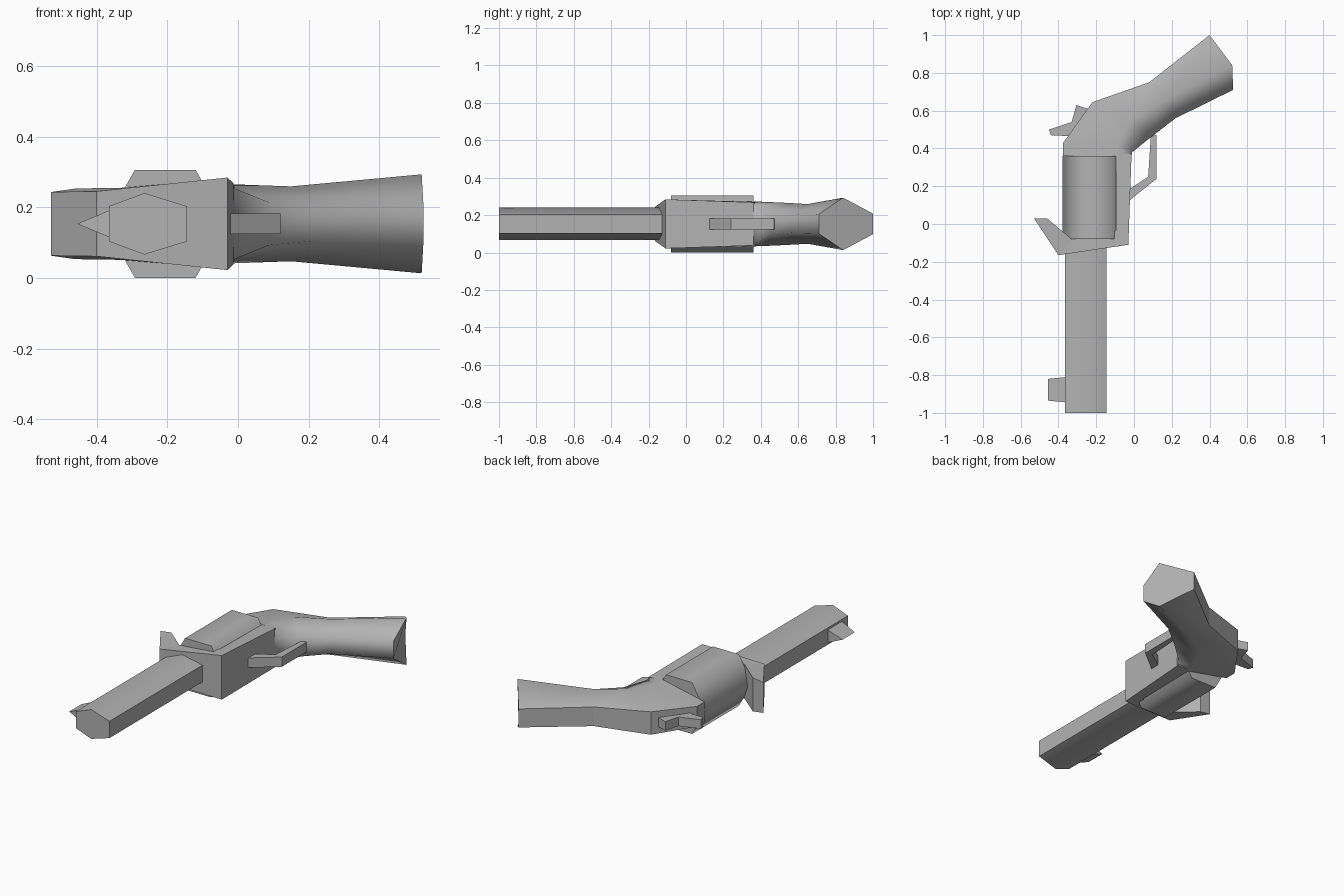
import bpy
import bmesh
import math

MID = 0.153  # height of the plane of symmetry

cube = bpy.data.objects.get("Cube")
if cube:
    bpy.data.objects.remove(cube, do_unlink=True)

metal = bpy.data.materials.new("plain grey")
metal.use_nodes = True
GREY = (0.45, 0.45, 0.45, 1)
metal.diffuse_color = GREY
metal.node_tree.nodes["Principled BSDF"].inputs["Base Color"].default_value = GREY


def finish(name, bm, angle=None):
    """Turn a bmesh into an object, smoothing edges below the angle."""
    bmesh.ops.recalc_face_normals(bm, faces=bm.faces)
    mesh = bpy.data.meshes.new(name)
    bm.to_mesh(mesh)
    bm.free()
    mesh.materials.append(metal)
    obj = bpy.data.objects.new(name, mesh)
    bpy.context.collection.objects.link(obj)
    if angle:
        bpy.ops.object.select_all(action="DESELECT")
        obj.select_set(True)
        bpy.context.view_layer.objects.active = obj
        bpy.ops.object.shade_smooth_by_angle(angle=math.radians(angle))
    return obj


def loft(bm, rings, flat_side=None):
    """Skin a row of equal rings and cap both ends."""
    loops = [[bm.verts.new(p) for p in ring] for ring in rings]
    n = len(loops[0])
    for a, b in zip(loops, loops[1:]):
        for i in range(n):
            j = (i + 1) % n
            face = bm.faces.new((a[i], a[j], b[j], b[i]))
            face.smooth = flat_side is not None and i != flat_side
    bm.faces.new(loops[0])
    bm.faces.new(loops[-1])


def slab(name, outline):
    """Plate symmetric about the middle plane; points are x, y, half thickness."""
    bm = bmesh.new()
    loft(bm, [[(x, y, MID + s * h) for x, y, h in outline] for s in (-1, 1)])
    return finish(name, bm)


# Barrel: flattened hexagon
section = [(-0.365, -0.05), (-0.365, 0.05), (-0.265, 0.087),
           (-0.145, 0.05), (-0.145, -0.05), (-0.265, -0.087)]
bm = bmesh.new()
loft(bm, [[(x, y, MID + z) for x, z in section] for y in (-1, -0.1)])
finish("barrel", bm, 62)

# Front sight: wedge tapering to an edge
bm = bmesh.new()
loft(bm, [[(-0.455, tip, MID), (-0.355, base, MID + 0.042), (-0.355, base, MID - 0.042)]
          for tip, base in ((-0.935, -0.945), (-0.82, -0.81))])
finish("front_sight", bm)

# Cylinder: hexagonal prism, smooth around
bm = bmesh.new()
loft(bm, [[(-0.206 + 0.172 * math.cos(k * math.pi / 3), y,
            MID + 0.1765 * math.sin(k * math.pi / 3)) for k in range(6)]
          for y in (-0.08, 0.36)])
finish("cylinder", bm, 63)

# Frame: raised tip, front block and lower wall
slab("frame_tip", [(-0.53, 0.03, 0.09), (-0.46, 0.03, 0.1),
                   (-0.33, -0.08, 0.102), (-0.4, -0.165, 0.092)])
slab("frame_front", [(-0.4, -0.165, 0.092), (-0.33, -0.08, 0.102),
                     (-0.095, -0.035, 0.124), (-0.03, -0.11, 0.131)])
slab("frame_wall", [(-0.03, -0.11, 0.131), (-0.095, -0.035, 0.124),
                    (-0.095, 0.37, 0.118), (-0.013, 0.37, 0.115)])

# Rear frame and grip: hexagonal sections as (x, y, half width) of
# the front edge, the side ridge and the back edge
sections = [
    ((-0.013, 0.36, 0.112), (-0.09, 0.36, 0.12), (-0.375, 0.36, 0.06)),
    ((-0.01, 0.38, 0.1), (-0.09, 0.42, 0.118), (-0.375, 0.43, 0.06)),
    ((0.09, 0.46, 0.06), (-0.02, 0.55, 0.112), (-0.22, 0.645, 0.068)),
    ((0.22, 0.56, 0.048), (0.15, 0.65, 0.106), (0.08, 0.75, 0.057)),
    ((0.525, 0.71, 0.052), (0.52, 0.84, 0.14), (0.4, 1.0, 0.055)),
]
bm = bmesh.new()
loft(bm, [[(x, y, MID + h) for x, y, h in s] + [(x, y, MID - h) for x, y, h in reversed(s)]
          for s in sections], flat_side=2)
finish("grip", bm)


def strip(name, left, right, half):
    """Bent bar of constant thickness between two edge paths."""
    bm = bmesh.new()
    loft(bm, [[(*a, MID - half), (*b, MID - half), (*b, MID + half), (*a, MID + half)]
              for a, b in zip(left, right)])
    return finish(name, bm)


# Trigger guard
strip("trigger_guard",
      [(-0.03, 0.18), (0.075, 0.25), (0.09, 0.48)],
      [(-0.03, 0.12), (0.12, 0.24), (0.12, 0.47)], 0.029)

# Hammer: spur and heel
strip("hammer",
      [(-0.45, 0.5), (-0.33, 0.54), (-0.305, 0.63), (-0.23, 0.605)],
      [(-0.44, 0.47), (-0.34, 0.465), (-0.27, 0.5), (-0.22, 0.55)], 0.027)
